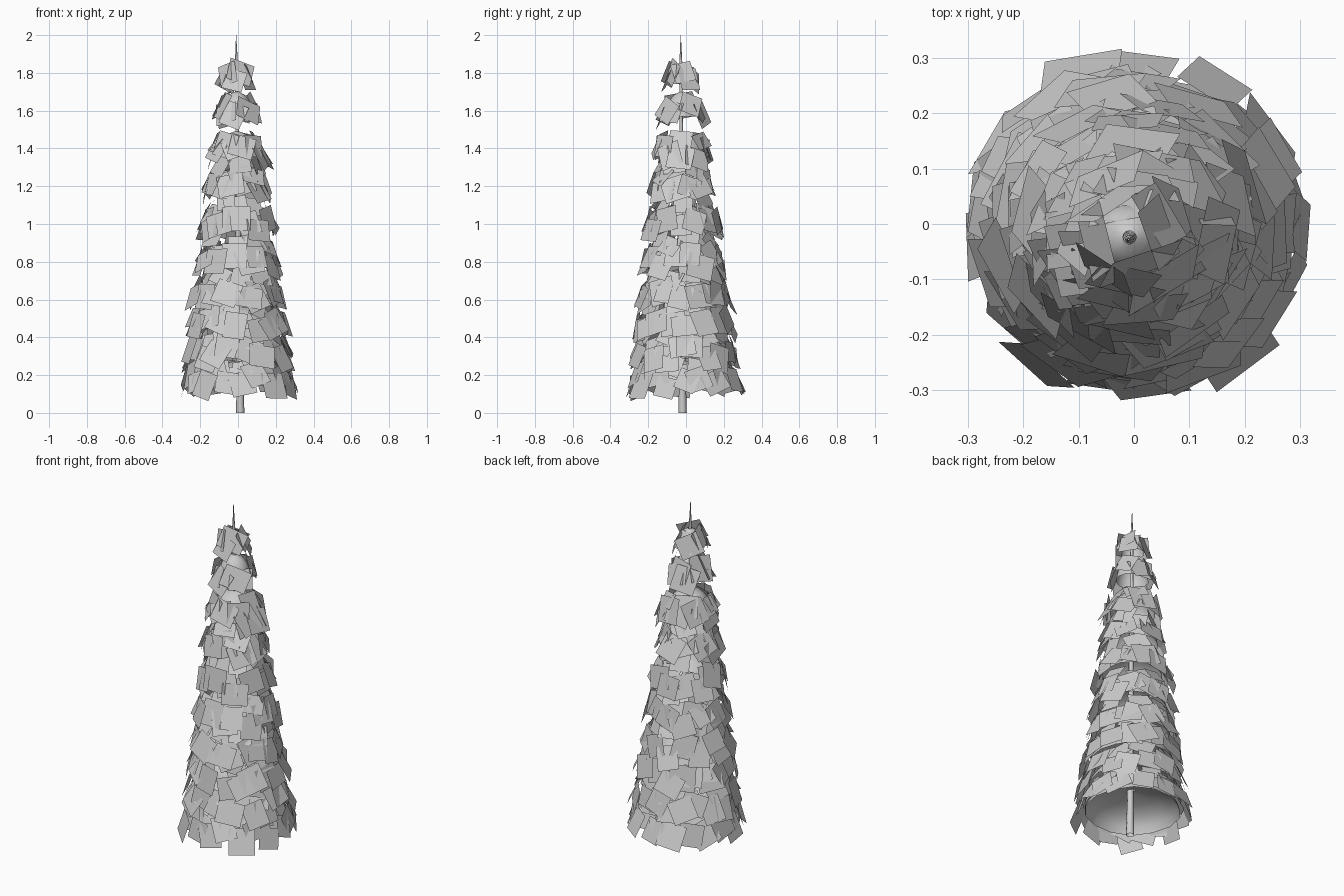
import bpy, bmesh, math, random
from mathutils import Matrix, Vector

if "Cube" in bpy.data.objects:
    bpy.data.objects.remove(bpy.data.objects["Cube"])

random.seed(11)
TAU = 2 * math.pi


def axis(z):
    # slight lean of the trunk
    return Vector((0.012 - 0.011 * z, -0.018 - 0.005 * z, z))


def finish(bm, name, smooth=False):
    me = bpy.data.meshes.new(name)
    bm.to_mesh(me)
    bm.free()
    ob = bpy.data.objects.new(name, me)
    bpy.context.collection.objects.link(ob)
    if smooth:
        for p in me.polygons:
            p.use_smooth = True
    return ob


def lathe(name, profile, sides, wobble=0.0, origin=axis):
    # open surface turned around the leaning axis
    bm = bmesh.new()
    rings = []
    scale = [1 + random.uniform(-wobble, wobble) for _ in range(sides)]
    for r, z in profile:
        rings.append([bm.verts.new(origin(z) + Vector((
            r * scale[i] * math.cos(TAU * i / sides),
            r * scale[i] * math.sin(TAU * i / sides), 0))) for i in range(sides)])
    for a, b in zip(rings, rings[1:]):
        for i in range(sides):
            j = (i + 1) % sides
            bm.faces.new((a[i], a[j], b[j], b[i]))
    return finish(bm, name, True)


def centre(z):
    # foliage centre: nearer the middle at the bottom, on the trunk at the top
    t = min(1, z / 1.8)
    return Vector((0.004 - 0.012 * t, -0.004 - 0.02 * t, z))


def add_card(bm, ang, r, z, tilt, size):
    # flat foliage card: bottom edge flared outward, spun a little in its plane
    w, h = size
    m = (Matrix.Translation(centre(z)) @ Matrix.Rotation(ang, 4, 'Z')
         @ Matrix.Translation((r, 0, 0)) @ Matrix.Rotation(tilt, 4, 'Y')
         @ Matrix.Rotation(random.uniform(-0.42, 0.42), 4, 'Z')
         @ Matrix.Rotation(random.uniform(-0.12, 0.12), 4, 'X'))
    bm.faces.new([bm.verts.new(m @ Vector((x * h, y * w, 0)))
                  for x, y in ((-.5, -.5), (.5, -.5), (.5, .5), (-.5, .5))])


def add_row(bm, n, start, r, z, dz, tilts, ws, hs):
    for i in range(n):
        d = random.uniform(-dz, dz)
        add_card(bm, start + TAU * (i + random.uniform(-.4, .4)) / n,
                 r - d * 0.3 + random.uniform(-0.01, 0.012), z + d,
                 math.radians(random.uniform(*tilts)),
                 (random.uniform(*ws), random.uniform(*hs)))


# trunk with needle tip
lathe("trunk", [(0.022, 0), (0.018, 0.18), (0.014, 0.9), (0.009, 1.6),
                (0.008, 1.85), (0.0008, 2.0)], 8)

# tiers: card centre height, card radius, cards in outer row
tiers = [(1.77, 0.072, 6), (1.60, 0.098, 8), (1.39, 0.135, 11),
         (1.20, 0.155, 13), (1.005, 0.185, 15), (0.81, 0.208, 17),
         (0.635, 0.228, 18), (0.475, 0.25, 19), (0.325, 0.265, 20),
         (0.175, 0.288, 22)]

for k, (z, r, n) in enumerate(tiers, 1):
    # domed inner skirt
    top = 0.07 if k == 1 else 0.10
    lathe(f"skirt_{k}", [(0.012, z + top), (r * 0.45, z + top * 0.82),
                         (r * 0.70, z + top * 0.5), (r * 0.83, z + 0.01),
                         (r * 0.89, z - 0.03)], 14, 0.03, centre)
    bm = bmesh.new()
    # outer steep row
    add_row(bm, n, k, r, z - 0.005, 0.04, (62, 80), (.11, .15), (.11, .145))
    # inner upper row
    m = int(n * 0.6) if k > 2 else 2
    add_row(bm, m, 2 * k, r * 0.86, z + 0.03 if k > 2 else z + 0.005, 0.025,
            (52, 70), (.10, .14), (.08, .12))
    # filler row closing the gap to the next tier down
    if 2 < k < 10:
        zn, rn, _ = tiers[k]
        add_row(bm, int(n * 0.6), 3 * k, r * 0.87, (z + zn) / 2, 0.025,
                (55, 75), (.10, .14), (.09, .12))
    finish(bm, f"foliage_cards_{k}")
